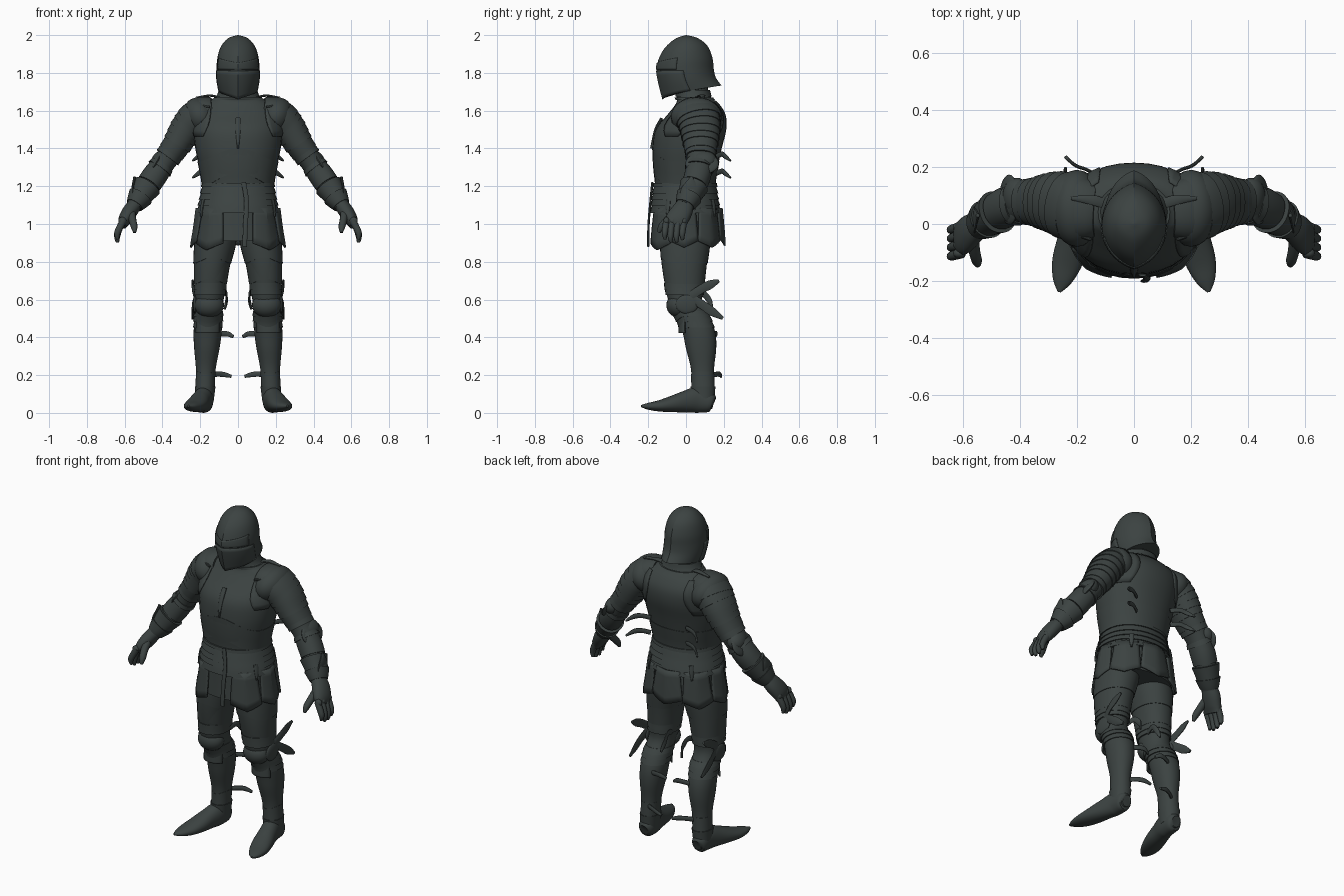
import bpy, bmesh, math
from mathutils import Vector, Matrix

if "Cube" in bpy.data.objects:
    bpy.data.objects.remove(bpy.data.objects["Cube"])

steel = bpy.data.materials.new("dark_steel")
steel.diffuse_color = (0.045, 0.056, 0.054, 1)
steel.use_nodes = True
steel.node_tree.nodes["Principled BSDF"].inputs["Base Color"].default_value = steel.diffuse_color
X, Y, Z = Vector((1, 0, 0)), Vector((0, 1, 0)), Vector((0, 0, 1))
SEG = 32


def finish(name, bm, mirror=False, thick=0, angle=0.6):
    bmesh.ops.recalc_face_normals(bm, faces=bm.faces)
    me = bpy.data.meshes.new(name)
    bm.to_mesh(me)
    bm.free()
    me.materials.append(steel)
    me.shade_smooth()
    me.set_sharp_from_angle(angle=angle)
    ob = bpy.data.objects.new(name, me)
    bpy.context.collection.objects.link(ob)
    if thick:
        m = ob.modifiers.new("plate", 'SOLIDIFY')
        m.thickness, m.offset = thick, 0
    if mirror:
        ob.modifiers.new("mirror", 'MIRROR')
    return ob


def skin(name, rings, closed=True, caps=True, **kw):
    bm = bmesh.new()
    vs = [[bm.verts.new(p) for p in r] for r in rings]
    n = len(rings[0])
    for a, b in zip(vs, vs[1:]):
        for i in range(n if closed else n - 1):
            j = (i + 1) % n
            bm.faces.new((a[i], a[j], b[j], b[i]))
    if caps and closed:
        bm.faces.new(vs[0])
        bm.faces.new(vs[-1])
    return finish(name, bm, **kw)


def at(rows, u):
    """Smooth value along section rows (x, y, z, r_side, r_ref)."""
    u = min(max(u, 0), len(rows) - 1)
    i = min(int(u), len(rows) - 2)
    f = u - i
    p = [Vector(rows[min(max(i + k, 0), len(rows) - 1)]) for k in (-1, 0, 1, 2)]
    return 0.5 * (2 * p[1] + (p[2] - p[0]) * f + (2 * p[0] - 5 * p[1] + 4 * p[2] - p[3]) * f * f
                  + (3 * p[1] - p[0] - 3 * p[2] + p[3]) * f ** 3)


def ring(rows, u, grow=0, dip=0, ref=Y, flat=False, seg=SEG):
    v = at(rows, u)
    c = Vector(v[:3])
    t = Z if flat else (Vector(at(rows, u + .05)[:3]) - Vector(at(rows, u - .05)[:3])).normalized()
    A = (ref - t * ref.dot(t)).normalized()
    B = t.cross(A)
    pts = []
    for k in range(seg):
        a = 2 * math.pi * k / seg
        s, q = math.sin(a), math.cos(a)
        p = c + B * (v[3] + grow) * math.copysign(abs(q) ** .93, q) + A * (v[4] + grow) * math.copysign(abs(s) ** .93, s)
        pts.append(p + Z * dip * max(0, -s) ** 4)
    return pts


def limb(name, rows, steps=4, mirror=True, **kw):
    n = (len(rows) - 1) * steps
    skin(name, [ring(rows, i / steps, **kw) for i in range(n + 1)], mirror=mirror)


def bands(name, rows, spans, g0=.004, g1=.012, dip=0, mirror=True, **kw):
    """Overlapping plates that wrap a limb, each ending in a raised lip."""
    for i, (a, b) in enumerate(spans):
        rs = [ring(rows, a, -.006, dip, **kw)]
        rs += [ring(rows, a + (b - a) * k / 4, g0 + (g1 - g0) * k / 4, dip, **kw) for k in range(5)]
        rs += [ring(rows, b, -.006, dip, **kw)]
        skin(f"{name}_{i + 1}", rs, caps=False, mirror=mirror)


def patch(name, rows, u0, u1, a0, a1, g, taper=0, thick=.008):
    """Plate lying on a body section, between two angles from the front."""
    rs = []
    for k in range(9):
        v = at(rows, u0 + (u1 - u0) * k / 8)
        cut = taper * abs(k / 4 - 1) ** 2
        rs.append([])
        for j in range(9):
            a = math.radians(a0 + cut + (a1 - a0 - 2 * cut) * j / 8)
            rs[-1].append((v[0] + (v[3] + g) * math.sin(a), v[1] - (v[4] + g) * math.cos(a), v[2] + g * .4))
    skin(name, rs, closed=False, mirror=True, thick=thick)


def ball(name, c, s, rot=(0, 0, 0), mirror=True):
    bm = bmesh.new()
    bmesh.ops.create_uvsphere(bm, u_segments=24, v_segments=14, radius=1)
    R = Matrix.Rotation(rot[2], 4, 'Z') @ Matrix.Rotation(rot[1], 4, 'Y') @ Matrix.Rotation(rot[0], 4, 'X')
    bm.transform(Matrix.Translation(c) @ R @ Matrix.Diagonal((*s, 1)))
    finish(name, bm, mirror)


def strap(name, pts, w, ref, mirror=True, t=.006, tip=.35):
    n = len(pts) - 1
    rows = [(*p, t, w * (1 if i < n else tip)) for i, p in enumerate(pts)]
    limb(name, rows, 4, mirror, ref=Vector(ref), seg=10)


# Torso and neck
torso = [(0, -.005, 1.0, .17, .15), (0, -.005, 1.1, .19, .165), (0, -.007, 1.2, .186, .157), (0, -.003, 1.3, .205, .171),
         (0, .006, 1.4, .226, .183), (0, .026, 1.5, .236, .187), (0, .056, 1.58, .228, .153),
         (0, .06, 1.64, .18, .112), (0, .04, 1.675, .11, .09), (0, .03, 1.76, .075, .075)]
limb("breastplate", torso, mirror=False, flat=True)
bands("belly_plate", torso, [(2.02, 3.3), (2.0, 2.95)], .006, .003, .07, False, flat=True)
bands("collar", torso, [(8.0, 8.4), (7.5, 7.9)], .006, .01, 0, False, flat=True)
patch("pauldron_chest_wing", torso, 4.6, 7.0, 38, 85, .007, 12)
patch("pauldron_back_wing", torso, 4.4, 7.0, 95, 150, .005, 12)

# Waist hoops, belt and skirt
hips = [(0, -.005, 1.22, .182, .158), (0, -.005, 1.15, .195, .168), (0, -.003, 1.08, .208, .177),
        (0, 0, .98, .22, .185), (0, 0, .89, .235, .19)]
bands("fauld", hips, [(.3 + .46 * i, .85 + .46 * i) for i in range(4)], .002, .01, 0, False, flat=True)
bands("belt", hips, [(.1, .4)], .01, .01, 0, False, flat=True)
skin("mail_skirt", [ring(hips, 1.6 + i * .3, -.012, flat=True) for i in range(8)] + [ring(hips, 3.7, -.1, flat=True)], mirror=False)


def tasset(name, mid, half, low, mirror):
    rs = []
    for k in range(6):
        f = k / 5
        row = []
        for j in range(-5, 6):
            a = math.radians(mid + j / 5 * half * (.86 + .14 * f))
            g = .001 + .011 * (1 - abs(j) / 5) + .004 * f
            z = 1.085 - (1.085 - low) * f - .035 * f * (1 - abs(j) / 5)
            v = at(hips, 2 + 1.9 * f)
            row.append(((v[3] + g) * math.sin(a), -(v[4] + g) * math.cos(a), z))
        rs.append(row)
    skin(name, rs, closed=False, mirror=mirror, thick=.01, angle=.3)


for nm, mid, half, low in (("front", 42, 23, .897), ("side", 87, 22, .91), ("rear", 132, 23, .91)):
    tasset(nm + "_tasset", mid, half, low, True)
tasset("back_tasset", 180, 25, .92, False)
strap("hanging_belt", [(.03, -.178, 1.22), (.045, -.188, 1.12), (.04, -.198, 1.0), (.035, -.2, .88)], .013, X, False, tip=1)
strap("chest_strap", [(0, -.128, 1.56), (0, -.16, 1.5), (0, -.182, 1.4)], .014, X, False, .008)
for i, a in enumerate((60, 140, -60, -140)):
    r = math.radians(a)
    x, y = .212 * math.sin(r), -.185 * math.cos(r)
    strap(f"tasset_buckle_{i + 1}", [(x, y, 1.13), (x * 1.04, y * 1.04, 1.09), (x * 1.06, y * 1.06, 1.04)],
          .013, (math.cos(r), math.sin(r), 0), False)

# Helmet rows: front y, front z, back y, back z, half width
helm = [(0, 2.0, .002, 2.0, .001), (-.055, 1.982, .06, 1.985, .052), (-.11, 1.935, .112, 1.945, .09),
        (-.142, 1.88, .14, 1.88, .109), (-.156, 1.82, .147, 1.82, .114), (-.143, 1.74, .158, 1.775, .112),
        (-.122, 1.66, .188, 1.733, .102)]


def helm_pt(u, deg, g=0):
    fy, fz, by, bz, w = at(helm, u)
    a = math.radians(deg)
    lin = 1 - 2 * abs(math.atan2(math.sin(a), math.cos(a))) / math.pi
    k = .68 * math.cos(a) + .32 * lin          # creates the centre keel
    f = .5 - .5 * k
    mid, half = (fy + by) / 2, (by - fy) / 2
    z = fz + (bz - fz) * (f if u < 4 else f ** .6)
    return ((w + g) * math.sin(a), mid - (half + g) * k, z + g * .3)


skin("helmet", [[helm_pt(i / 4, j * 10) for j in range(36)] for i in range(25)], angle=.4)
for nm, u0, u1, s, rise in (("brow_plate", 3.5, 4.03, 70, .5), ("visor", 4.13, 6, 86, 0)):
    skin(nm, [[helm_pt(u0 + (u1 - u0) * i / 6 - rise * (1 - i / 6) * abs(j / 8), j * s / 8, .0005) for j in range(-8, 9)]
              for i in range(7)], closed=False, thick=.005, angle=.4)

# Arms
arm = [(.13, .05, 1.6, .07, .095), (.2, .055, 1.585, .085, .115), (.265, .073, 1.515, .083, .105),
       (.325, .077, 1.42, .071, .087), (.385, .076, 1.335, .06, .07), (.445, .06, 1.25, .062, .066),
       (.5, .028, 1.17, .053, .054), (.55, -.008, 1.095, .042, .047)]
limb("arm", arm)
ball("pauldron", (.2, .055, 1.568), (.088, .135, .105), (0, .45, 0))
bands("shoulder_lame", arm, [(1.2 + .34 * i, 1.62 + .34 * i) for i in range(5)], .002, .008)
bands("upper_arm_plate", arm, [(2.9, 3.5)], .002, .007)
bands("elbow_lame", arm, [(3.5, 3.8), (4.25, 4.5)], .004, .009)
ball("elbow_cup", (.405, .088, 1.335), (.06, .075, .05), (0, .9, -.2))
ball("elbow_wing", (.437, .085, 1.32), (.018, .088, .066), (0, -.5, 0))
bands("forearm_plate", arm, [(4.5, 5.5)], .002, .007)
bands("gauntlet_cuff", arm, [(6.9, 5.6), (6.9, 6.3)], .004, .018)
strap("cuff_point", [(.555, .0, 1.13), (.557, .02, 1.19), (.547, .03, 1.25)], .042, Y, t=.007, tip=.15)
for i, z in enumerate((1.64, 1.6, 1.56)):
    strap(f"pauldron_ridge_{i + 1}", [(.15 + .02 * i, -.055 - .01 * i, z - .02), (.2, -.035 - .01 * i, z - .01), (.245, .0, z)], .006, Z)

# Hands
limb("palm", [(.54, -.002, 1.11, .036, .045), (.57, -.02, 1.07, .04, .056), (.598, -.047, 1.025, .035, .06), (.612, -.057, .99, .022, .055)])
for i in range(4):
    y = -.01 - .031 * i
    d = (.0, -.012, -.012, .004)[i]
    limb(f"finger_{i + 1}", [(.605, y, 1.02, .018, .018), (.627, y - .006, .98, .018, .017),
                             (.64, y - .01, .945 + d, .016, .015), (.637, y - .008, .915 + d, .008, .008)], 3, seg=12)
    ball(f"knuckle_{i + 1}", (.612, y, 1.015), (.022, .017, .022))
limb("thumb", [(.565, -.055, 1.06, .022, .022), (.558, -.1, 1.02, .02, .02), (.55, -.13, .985, .018, .018),
               (.547, -.145, .955, .008, .008)], 3, ref=X, seg=12)

# Legs
leg = [(.11, -.005, 1.0, .108, .13), (.12, -.005, .9, .11, .132), (.138, -.01, .78, .094, .118), (.147, -.008, .66, .08, .1),
       (.152, .0, .58, .074, .088), (.157, .045, .5, .073, .085), (.161, .07, .42, .074, .086),
       (.165, .08, .34, .067, .08), (.17, .087, .24, .053, .062), (.174, .09, .14, .047, .058), (.178, .09, .05, .046, .056)]
limb("leg", leg, flat=True)
bands("thigh_plate", leg, [(1.0, 1.9), (1.9, 2.8)], .001, .005, .03, flat=True)
bands("knee_lame", leg, [(2.75, 3.1), (3.0, 3.4)], .003, .008, flat=True)
bands("below_knee_lame", leg, [(4.5, 4.85), (4.7, 5.2)], .002, .007, -.03, flat=True)
bands("greave", leg, [(5.2, 5.6), (8.2, 9.2)], .001, .005, -.015, flat=True)
ball("knee_cup", (.152, -.04, .57), (.078, .064, .065))
ball("knee_fan", (.226, .005, .575), (.013, .06, .05))
patch("shin_flap", [(.157, .045, .51, .073, .075), (.161, .048, .42, .074, .078)], 0, 1, -50, 50, .006)

# Feet
foot = [(.178, .147, .05, .025, .03), (.178, .13, .055, .044, .052), (.182, .06, .068, .05, .068), (.197, 0, .06, .052, .058),
        (.215, -.07, .047, .057, .044), (.236, -.14, .037, .052, .03), (.252, -.2, .035, .033, .018), (.262, -.238, .036, .006, .005)]
limb("foot", foot, ref=Z)
bands("ankle_plate", leg, [(9.9, 9.0)], .002, .008, flat=True)

# Loose leather straps on knees, calves and back
strap("knee_strap_upper", [(.225, .02, .615), (.237, .08, .655), (.24, .13, .68), (.24, .175, .7)], .024, Z)
strap("knee_strap_lower", [(.225, .03, .61), (.237, .09, .57), (.24, .14, .535), (.24, .195, .5)], .024, Z)
strap("knee_strap_inner", [(.075, .03, .63), (.065, .08, .64), (.06, .12, .6), (.07, .14, .55)], .016, Z)
strap("calf_strap", [(.13, .14, .41), (.09, .155, .418), (.055, .16, .418), (.025, .15, .403)], .014, Z, t=.007, tip=.6)
strap("ankle_strap", [(.15, .14, .2), (.11, .165, .205), (.075, .18, .203), (.035, .185, .193)], .014, Z, t=.007, tip=.6)
for i, z in enumerate((1.35, 1.26)):
    strap(f"back_strap_{i + 1}", [(.12, .165, z + .01), (.165, .19, z + .02), (.205, .205, z + .01), (.24, .235, z - .015)], .014, Z)
strap("shoulder_strap", [(.1, .07, 1.67), (.15, .085, 1.68), (.22, .09, 1.668)], .018, Y)
